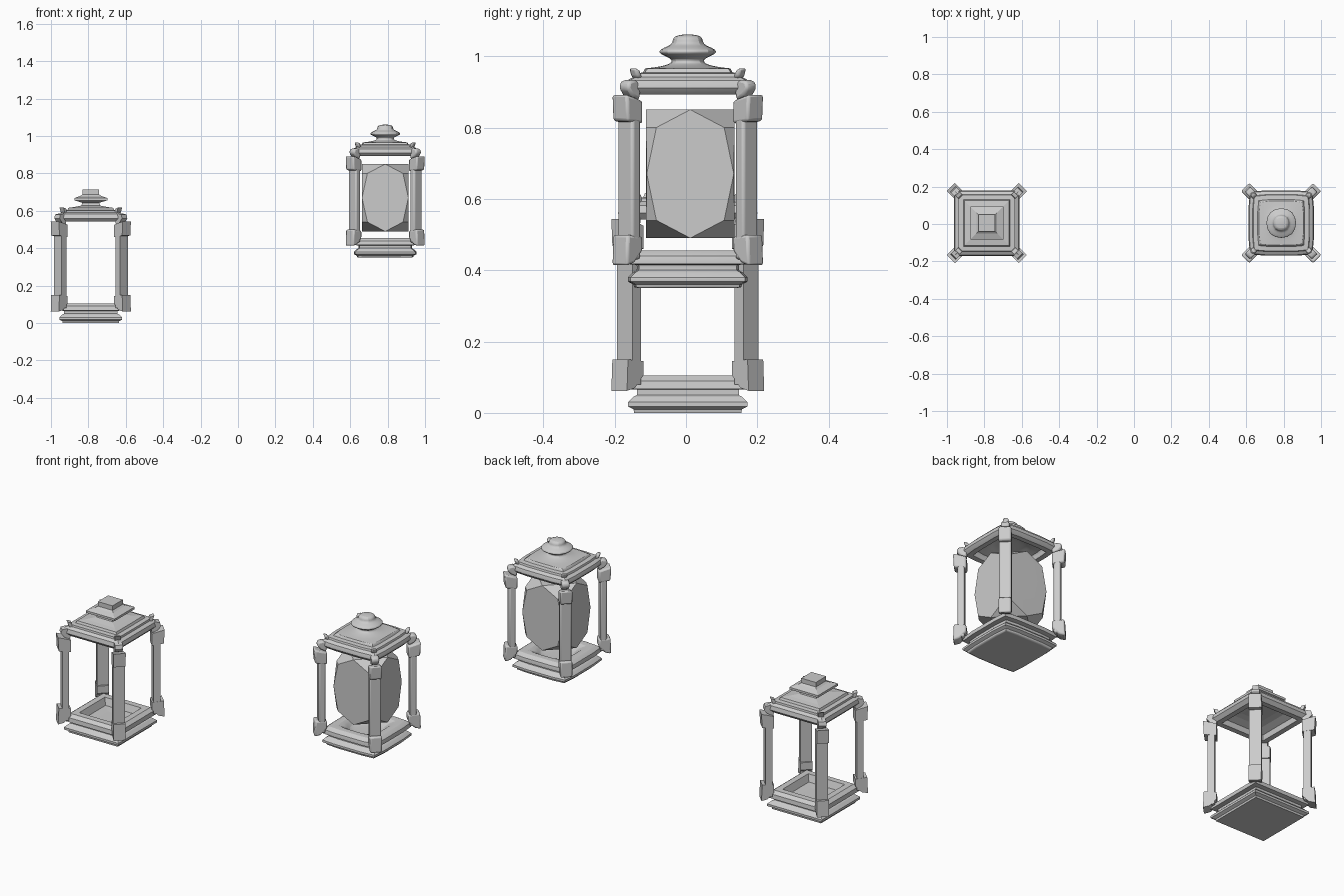
import bpy, bmesh, math
from mathutils import Vector

if "Cube" in bpy.data.objects:
    bpy.data.objects.remove(bpy.data.objects["Cube"])

CY = 0.005


def make(name, bm, loc, smooth=False):
    bmesh.ops.recalc_face_normals(bm, faces=bm.faces)
    me = bpy.data.meshes.new(name)
    bm.to_mesh(me)
    bm.free()
    ob = bpy.data.objects.new(name, me)
    bpy.context.collection.objects.link(ob)
    ob.location = loc
    if smooth:
        bpy.context.view_layer.objects.active = ob
        ob.select_set(True)
        bpy.ops.object.shade_smooth_by_angle(angle=math.radians(35))
        ob.select_set(False)
    return ob


def square_stack(name, profile, loc, soft):
    """Stack of square rings (half width, z), closed at both ends."""
    bm = bmesh.new()
    crease = bm.edges.layers.float.new("crease_edge")
    rings = [[bm.verts.new((sx * h, sy * h, z)) for sx, sy in
              ((-1, -1), (1, -1), (1, 1), (-1, 1))] for h, z in profile]
    for a, b in zip(rings, rings[1:]):
        for i in range(4):
            j = (i + 1) % 4
            bm.faces.new((a[i], a[j], b[j], b[i]))
    bm.faces.new(rings[0])
    bm.faces.new(rings[-1])
    if soft:
        # keep the wide square corners, let the finial round off
        for e in bm.edges:
            if min(abs(v.co.x) for v in e.verts) > 0.1:
                flat = abs(e.verts[0].co.z - e.verts[1].co.z) < 1e-5
                same = abs((e.verts[0].co - e.verts[1].co).x) < 0.1 and \
                    abs((e.verts[0].co - e.verts[1].co).y) < 0.1
                e[crease] = 0.9 if same else (0.5 if flat else 0)
    ob = make(name, bm, loc, soft)
    if soft:
        m = ob.modifiers.new("soften", "SUBSURF")
        m.levels = m.render_levels = 2
    return ob


def corner_part(name, outline, width, loc, soft):
    """Extrude a (radius, z) outline across the diagonal at all four corners."""
    bm = bmesh.new()
    for k in range(4):
        a = math.radians(45 + 90 * k)
        out, side = Vector((math.cos(a), math.sin(a), 0)), Vector((-math.sin(a), math.cos(a), 0))
        s = [[bm.verts.new(out * r + side * w + Vector((0, 0, z))) for r, z in outline]
             for w in (-width / 2, width / 2)]
        n = len(outline)
        bm.faces.new(s[0])
        bm.faces.new(s[1])
        for i in range(n):
            j = (i + 1) % n
            bm.faces.new((s[0][i], s[0][j], s[1][j], s[1][i]))
    ob = make(name, bm, loc, soft)
    if soft:
        m = ob.modifiers.new("round", "BEVEL")
        m.width, m.segments = 0.008, 2
    return ob


BASE = [(.15, 0), (.152, .01), (.168, .018), (.168, .03), (.152, .045), (.143, .05),
        (.143, .065), (.168, .067), (.165, .09), (.145, .105), (.112, .105),
        (.098, .068), (.05, .066)]
ROOF = [(.06, .592), (.09, .585), (.125, .57), (.13, .542), (.158, .542), (.175, .56),
        (.17, .582), (.152, .592), (.15, .602), (.125, .604), (.12, .616),
        (.09, .62), (.05, .628), (.046, .643), (.088, .656), (.088, .668),
        (.055, .68), (.045, .688), (.045, .713)]
POST = [(.2155, .08), (.25, .08), (.25, .53), (.2155, .53)]
FOOT = [(.207, .105), (.24, .07), (.272, .062), (.268, .15), (.207, .145)]
CAP = [(.207, .46), (.268, .468), (.272, .543), (.24, .535), (.207, .525)]
HOOK = [(.21, .525), (.24, .54), (.256, .56), (.25, .58), (.225, .585), (.2, .57)]
HORN = [(.19, .585), (.212, .59), (.222, .618), (.202, .612)]

for label, x, z, soft in (("plain", -.787, 0, False), ("soft", .787, .35, True)):
    loc = (x, CY, z)
    square_stack(label + "_base", BASE, loc, soft)
    square_stack(label + "_roof", ROOF, loc, soft)
    for part, outline, w in (("posts", POST, .06), ("feet", FOOT, .062), ("caps", CAP, .062),
                             ("hooks", HOOK, .04), ("horns", HORN, .03)):
        corner_part(label + "_" + part, outline, w, loc, soft)

# faceted lamp body: box with all eight corners cut away
bm = bmesh.new()
for k in range(4):
    a = math.radians(90 * k)
    d, s = Vector((math.cos(a), math.sin(a), 0)), Vector((-math.sin(a), math.cos(a), 0))
    for t, h in ((0, .18), (.095, .13), (.122, 0), (.095, -.13), (0, -.18)):
        for sign in ((1, -1) if t else (1,)):
            bm.verts.new(d * .124 + s * t * sign + Vector((0, 0, h)))
bmesh.ops.remove_doubles(bm, verts=bm.verts, dist=.004)
bmesh.ops.convex_hull(bm, input=bm.verts)
make("lamp_glass", bm, (.787, .012, .67), True)
